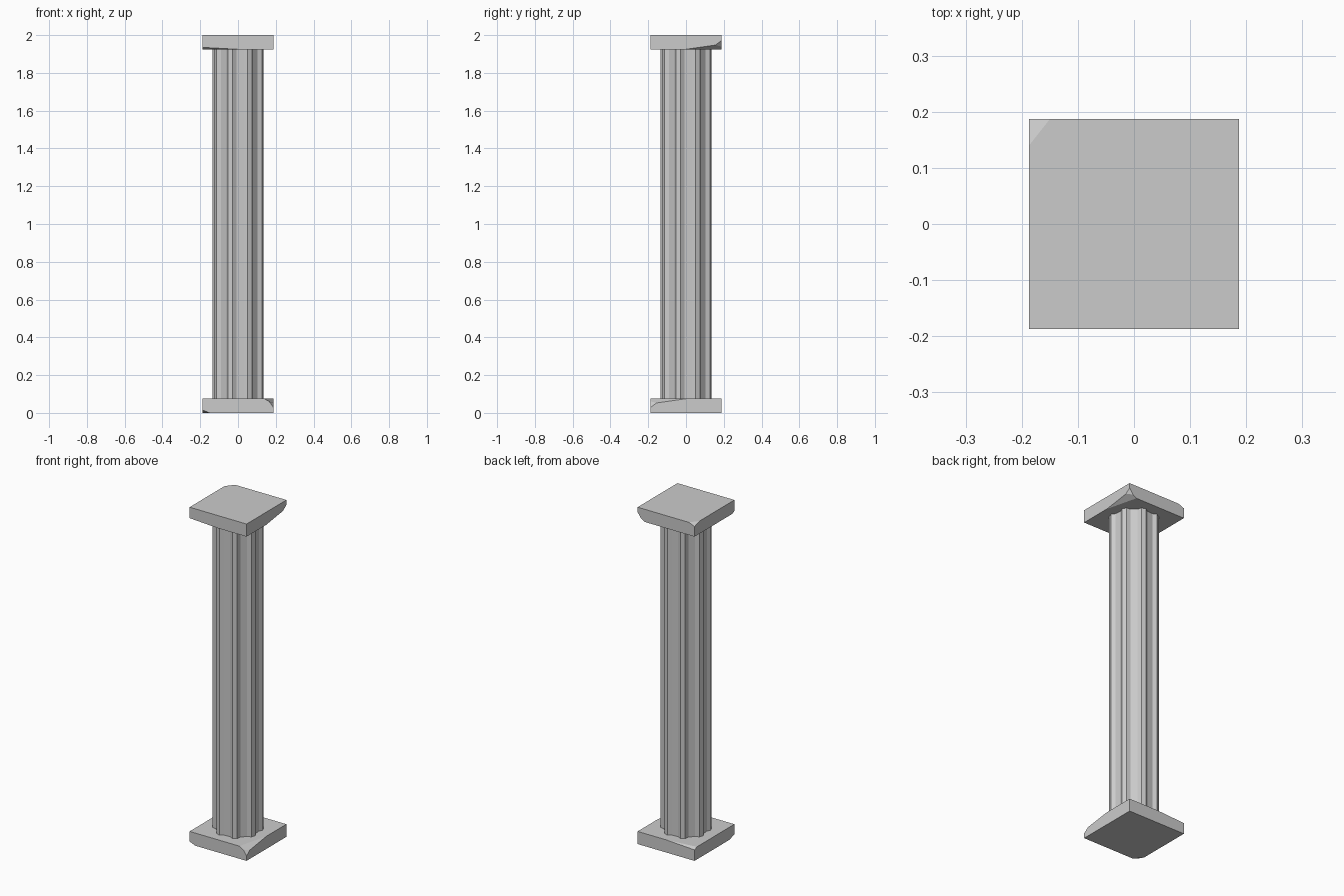
import bpy, bmesh, math
from mathutils import Vector

if "Cube" in bpy.data.objects:
    bpy.data.objects.remove(bpy.data.objects["Cube"])

S = 0.187      # slab half width
H = 0.075      # slab thickness
R = 0.137      # shaft radius
TOP = 2.0


def finish(bm, name):
    bmesh.ops.recalc_face_normals(bm, faces=bm.faces[:])
    mesh = bpy.data.meshes.new(name)
    bm.to_mesh(mesh)
    bm.free()
    obj = bpy.data.objects.new(name, mesh)
    bpy.context.collection.objects.link(obj)
    return obj


def chip(bm, a, b, c):
    """Slice off the corner outside the plane through three points."""
    a, b, c = Vector(a), Vector(b), Vector(c)
    n = (b - a).cross(c - a).normalized()
    if n.dot(Vector((0, 0, H / 2)) - a) > 0:
        n = -n
    geom = bm.verts[:] + bm.edges[:] + bm.faces[:]
    cut = bmesh.ops.bisect_plane(bm, geom=geom, dist=1e-5, plane_co=a,
                                 plane_no=n, clear_outer=True)["geom_cut"]
    edges = [e for e in cut if isinstance(e, bmesh.types.BMEdge)]
    bmesh.ops.holes_fill(bm, edges=edges, sides=0)


def slab(name):
    bm = bmesh.new()
    bmesh.ops.create_cube(bm, size=1)
    for v in bm.verts:
        v.co = (v.co.x * 2 * S, v.co.y * 2 * S, (v.co.z + 0.5) * H)
    # long chip and deeper corner break on the underside
    chip(bm, (S, 0, 0), (S, S, 0.027), (0.14, S, 0))
    chip(bm, (S, 0.15, 0.018), (S, S, 0.046), (0.155, S, 0))
    # worn top corner
    chip(bm, (-S, 0.14, H), (-0.15, S, H), (-S, S, H - 0.015))
    # shallow wear along the lower front edge
    chip(bm, (0, -S, 0), (-S, -S, 0.01), (-S, -0.165, 0))
    return finish(bm, name)


# Capital, and the same slab turned over as the base
capital = slab("capital_slab")
capital.location.z = TOP - H
base = slab("base_slab")
base.rotation_euler.x = math.pi
base.location.z = H

# Fluted shaft: eight narrow ridges with hollow flutes between
profile = [(-5.5, R), (5.5, R), (13.5, R - 0.017), (31.5, R - 0.017)]
bm = bmesh.new()
ring = []
for k in range(8):
    for deg, r in profile:
        t = math.radians(27.5 + 45 * k + deg)
        ring.append(bm.verts.new((r * math.sin(t), -r * math.cos(t), H - 0.005)))
face = bm.faces.new(ring)
ext = bmesh.ops.extrude_face_region(bm, geom=[face])["geom"]
for v in ext:
    if isinstance(v, bmesh.types.BMVert):
        v.co.z = TOP - H + 0.005
finish(bm, "fluted_shaft")
